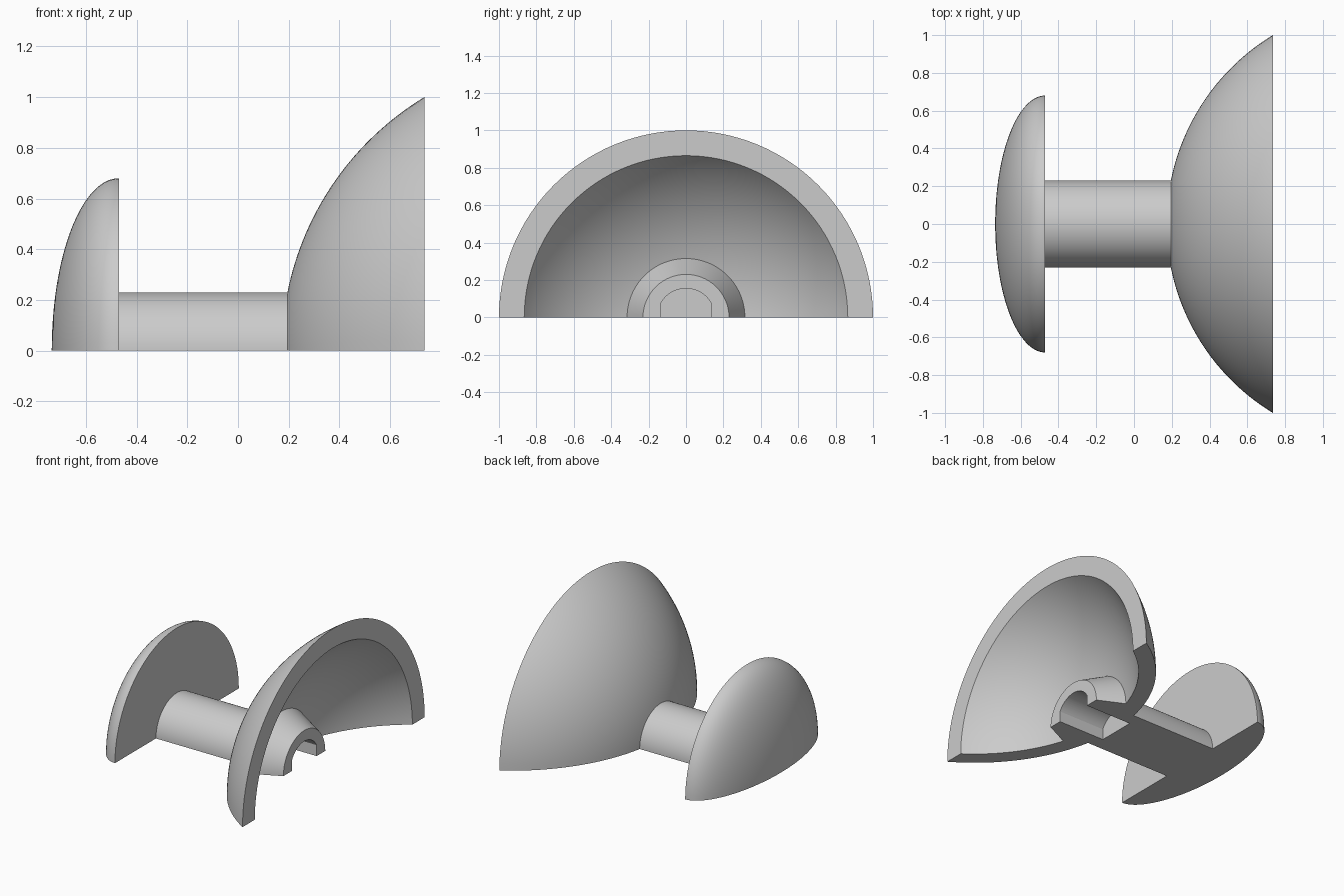
import bpy, bmesh
from math import sin, cos, pi, radians, sqrt, asin
from mathutils import Vector

if "Cube" in bpy.data.objects:
    bpy.data.objects.remove(bpy.data.objects["Cube"])

grey = bpy.data.materials.new("plain grey")
grey.use_nodes = True
colour = (0.6, 0.6, 0.6, 1)
grey.diffuse_color = colour
grey.node_tree.nodes["Principled BSDF"].inputs["Base Color"].default_value = colour

SEGMENTS = 128
STEM_R = 0.23
DISC_X, DISC_R, DISC_DEPTH = -0.47, 0.68, 0.265
RIM_X, DISH_CENTRE = 0.735, 1.342


def make_object(name, bm):
    bmesh.ops.recalc_face_normals(bm, faces=bm.faces)
    mesh = bpy.data.meshes.new(name)
    bm.to_mesh(mesh)
    bm.free()
    obj = bpy.data.objects.new(name, mesh)
    bpy.context.collection.objects.link(obj)
    mesh.materials.append(grey)
    return obj


def dish_arc(r_start, r_end, radius, steps=32):
    """Spherical wall of the dish, as (x, r) points between two radii."""
    a, b = asin(r_start / radius), asin(r_end / radius)
    angles = [a + (b - a) * i / steps for i in range(steps + 1)]
    return [(DISH_CENTRE - radius * cos(t), radius * sin(t)) for t in angles]


# Turned outline: domed disc, stem, dish outside, rim, dish inside, tapered boss
outer = sqrt((DISH_CENTRE - RIM_X) ** 2 + 1)
inner = sqrt((DISH_CENTRE - RIM_X) ** 2 + 0.865 ** 2)
dome = [(DISC_X - DISC_DEPTH * cos(i * pi / 64), DISC_R * sin(i * pi / 64))
        for i in range(33)]
profile = (dome + [(DISC_X, STEM_R)] + dish_arc(STEM_R, 1, outer)
           + dish_arc(0.865, 0.315, inner) + [(0.51, STEM_R), (0.51, 0)])

bm = bmesh.new()
verts = [bm.verts.new((x, 0, r)) for x, r in profile]
edges = [bm.edges.new(pair) for pair in zip(verts, verts[1:])]
bmesh.ops.spin(bm, geom=verts + edges, cent=(0, 0, 0), axis=(1, 0, 0),
               angle=2 * pi, steps=SEGMENTS, use_merge=True)
bmesh.ops.remove_doubles(bm, verts=bm.verts, dist=1e-5)
body = make_object("half_spool_body", bm)

# Bore cutter: round hole with two flat sides
bore_r, flat_y, bore_end = 0.155, 0.135, 0.15
limit = asin(flat_y / bore_r)
arc = [limit * (i / 12 - 1) for i in range(25)]
section = [(bore_r * sin(t), bore_r * cos(t)) for t in arc]
section += [(-y, -z) for y, z in section]
bm = bmesh.new()
face = bm.faces.new([bm.verts.new((bore_end, y, z)) for y, z in section])
grown = bmesh.ops.extrude_face_region(bm, geom=[face])["geom"]
bmesh.ops.translate(bm, vec=Vector((0.6, 0, 0)),
                    verts=[g for g in grown if isinstance(g, bmesh.types.BMVert)])
cutter = make_object("bore_cutter", bm)
cutter.hide_render = True

cut = body.modifiers.new("bore", "BOOLEAN")
cut.operation, cut.solver, cut.object = "DIFFERENCE", "EXACT", cutter
bpy.context.view_layer.objects.active = body
bpy.ops.object.select_all(action="DESELECT")
body.select_set(True)
bpy.ops.object.modifier_apply(modifier=cut.name)
bpy.data.objects.remove(cutter)

# Keep the upper half and close the flat section
bm = bmesh.new()
bm.from_mesh(body.data)
bmesh.ops.bisect_plane(bm, geom=bm.verts[:] + bm.edges[:] + bm.faces[:], dist=1e-5,
                       plane_co=(0, 0, 0), plane_no=(0, 0, 1), clear_inner=True)
bmesh.ops.remove_doubles(bm, verts=bm.verts, dist=1e-5)
rim = [e for e in bm.edges if e.is_boundary]
bmesh.ops.holes_fill(bm, edges=rim, sides=0)
bmesh.ops.recalc_face_normals(bm, faces=bm.faces)
bm.to_mesh(body.data)
bm.free()

bpy.ops.object.shade_smooth_by_angle(angle=radians(25))
